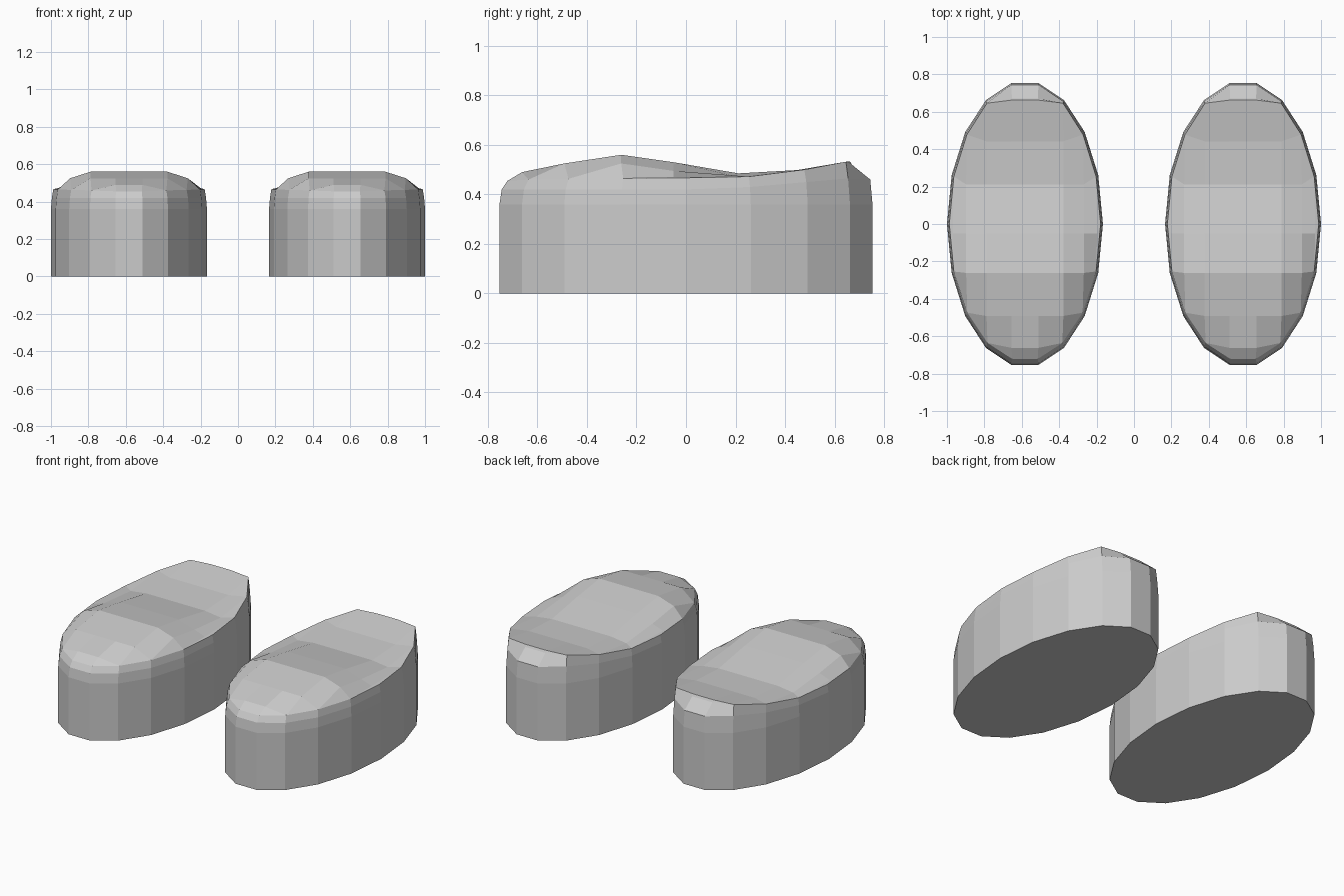
import bpy, bmesh
from math import sin, cos, radians

if "Cube" in bpy.data.objects:
    bpy.data.objects.remove(bpy.data.objects["Cube"])

A, B = 0.417, 0.765                      # half width and half length of a pad
ROWS = [-80, -60, -40, -20, 0, 20, 40, 60, 80]
# lengthwise profiles per row: centre height, rim height, shoulder height, rim inset
CENTRE = [0.455, 0.49, 0.525, 0.56, 0.53, 0.485, 0.497, 0.533, 0.52]
RIM = [0.455, 0.46, 0.463, 0.465, 0.467, 0.472, 0.50, 0.532, 0.52]
SHOULDER = [0.42, 0.42, 0.42, 0.42, 0.42, 0.43, 0.45, 0.465, 0.46]
INSET = [0.957, 0.96, 0.965, 0.97, 0.97, 0.97, 0.972, 0.975, 0.89]


def build_pad(name, cx):
    bm = bmesh.new()
    # outline: 18 points around the ellipse, each tied to a row
    ring = [(a, ROWS.index(a)) for a in ROWS]
    outline = [(cos(radians(a)), k) for a, k in ring]
    outline += [(-cos(radians(a)), k) for a, k in reversed(ring)]

    def loop(scale, height):
        out = []
        for u, k in outline:
            s = scale(k)
            out.append(bm.verts.new((cx + A * u * (0.97 if s < 0.9 else s),
                                     B * sin(radians(ROWS[k])) * s, height(k))))
        return out

    # side wall and rounded shoulder
    loops = [loop(lambda k: 1, lambda k: 0),
             loop(lambda k: 1, lambda k: 0.36),
             loop(lambda k: 0.988, lambda k: SHOULDER[k]),
             loop(lambda k: INSET[k], lambda k: RIM[k])]
    for lo, hi in zip(loops, loops[1:]):
        for i in range(18):
            j = (i + 1) % 18
            bm.faces.new((lo[i], lo[j], hi[j], hi[i]))
    bm.faces.new(loops[0][::-1])

    # top surface: grid of cells inside the outline, triangles at the rim
    half = [cos(radians(a)) for a in (0, 20, 40, 60, 80)]
    cols = [-c for c in half] + half[::-1]
    grid = {}
    for (u, k), v in zip(outline, loops[3]):
        m = min(range(10), key=lambda c: abs(cols[c] - u))
        grid[m, k] = v
    for k, a in enumerate(ROWS):
        for m, u in enumerate(cols):
            if (m, k) in grid or u * u + sin(radians(a)) ** 2 > 1:
                continue
            drop = 0.06 if abs(u) > 0.9 else 0.035 if abs(u) > 0.7 else 0
            if k == 5:
                drop *= 0.4
            y = B * sin(radians(a)) - (0.05 if 4 <= k <= 6 else 0)
            grid[m, k] = bm.verts.new((cx + A * u * 0.985, y, CENTRE[k] - drop))
    for k in range(8):
        for m in range(9):
            cell = [grid.get(c) for c in ((m, k), (m + 1, k), (m + 1, k + 1), (m, k + 1))]
            cell = [v for v in cell if v]
            if len(cell) >= 3:
                bm.faces.new(cell)

    bmesh.ops.recalc_face_normals(bm, faces=bm.faces)
    mesh = bpy.data.meshes.new(name)
    bm.to_mesh(mesh)
    bm.free()
    bpy.context.collection.objects.link(bpy.data.objects.new(name, mesh))


for side, x in (("left", -0.583), ("right", 0.583)):
    build_pad(side + "_foot_pad", x)
